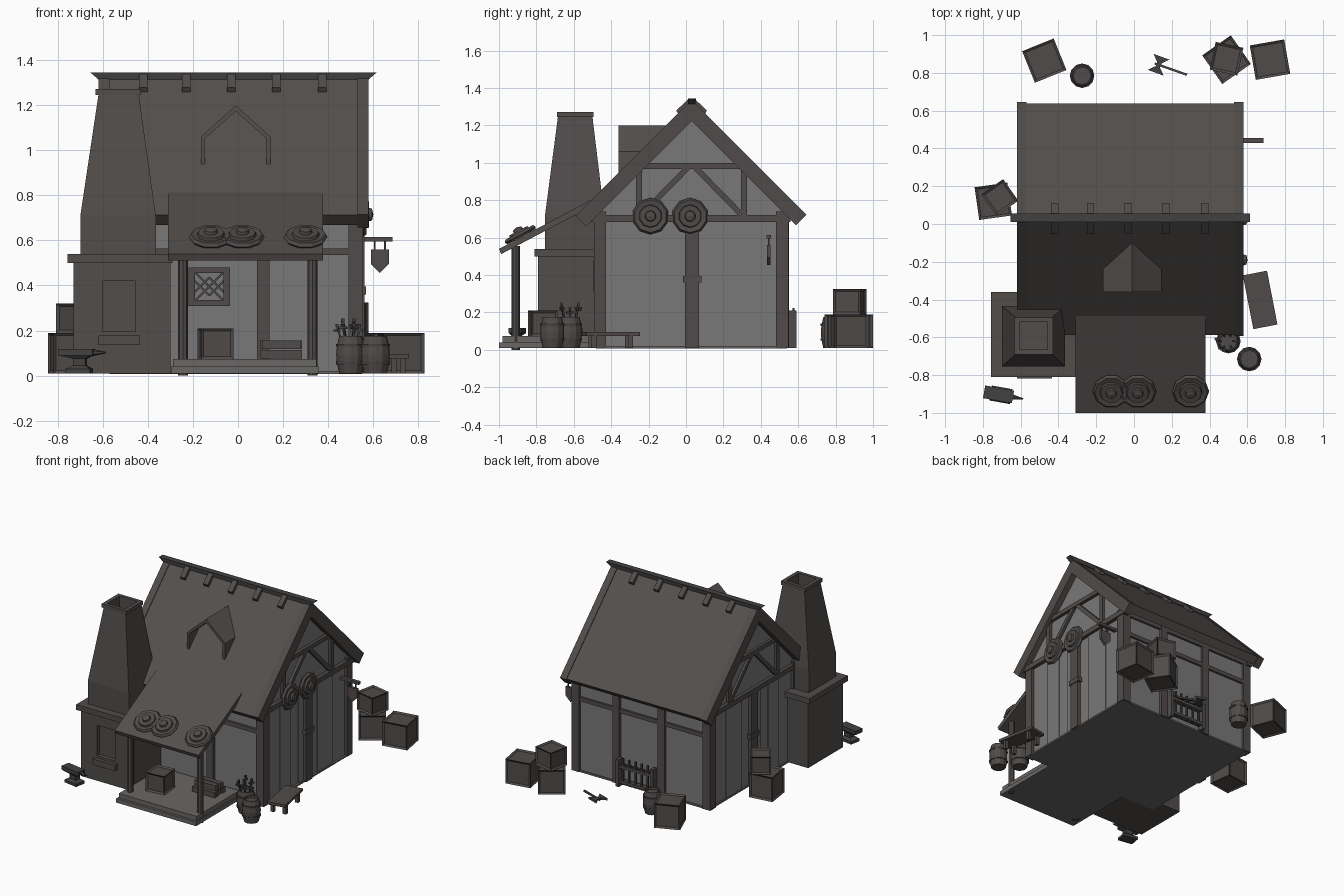
import bpy, bmesh, math
from mathutils import Vector, Matrix

cube = bpy.data.objects.get("Cube")
if cube:
    bpy.data.objects.remove(cube)


def material(name, r, g, b):
    m = bpy.data.materials.new(name)
    m.use_nodes = True
    m.diffuse_color = (r, g, b, 1)
    m.node_tree.nodes["Principled BSDF"].inputs["Base Color"].default_value = (r, g, b, 1)
    return m


PLASTER = material("plaster grey", .19, .19, .19)
ROOF = material("roof brown", .088, .079, .075)
WOOD = material("timber brown", .08, .071, .067)
STONE = material("chimney stone", .082, .074, .071)
PAVING = material("paving grey", .14, .135, .13)
IRON = material("dark iron", .055, .053, .053)


def finish(name, bm, mat, loc=(0, 0, 0), rot=(0, 0, 0)):
    bmesh.ops.recalc_face_normals(bm, faces=bm.faces)
    me = bpy.data.meshes.new(name)
    bm.to_mesh(me)
    bm.free()
    me.materials.append(mat)
    ob = bpy.data.objects.new(name, me)
    ob.location, ob.rotation_euler = loc, rot
    bpy.context.collection.objects.link(ob)
    return ob


def box(name, xs, ys, zs, mat, turn=0, panel=0):
    """Box from bounds, turned about its own centre, optionally with sunk panels."""
    bm = bmesh.new()
    bmesh.ops.create_cube(bm, size=1)
    bmesh.ops.scale(bm, verts=bm.verts, vec=[b - a for a, b in (xs, ys, zs)])
    if panel:
        bmesh.ops.inset_individual(bm, faces=bm.faces[:], thickness=panel, depth=-panel / 2)
    return finish(name, bm, mat, [(a + b) / 2 for a, b in (xs, ys, zs)], (0, 0, math.radians(turn)))


def beam(name, p, q, w, d, mat):
    p, q = Vector(p), Vector(q)
    bm = bmesh.new()
    bmesh.ops.create_cube(bm, size=1)
    bmesh.ops.scale(bm, verts=bm.verts, vec=(w, d, (q - p).length))
    return finish(name, bm, mat, (p + q) / 2, (q - p).to_track_quat('Z', 'Y').to_euler())


def prism(name, pts, axis, a, b, mat):
    """Profile in yz swept along x, or in xz swept along y."""
    put = (lambda u, v, t: (t, u, v)) if axis == 'x' else (lambda u, v, t: (u, t, v))
    bm = bmesh.new()
    face = bm.faces.new([bm.verts.new(put(u, v, a)) for u, v in pts])
    ext = bmesh.ops.extrude_face_region(bm, geom=[face])
    moved = [g for g in ext["geom"] if isinstance(g, bmesh.types.BMVert)]
    bmesh.ops.translate(bm, verts=moved, vec=put(0, 0, b - a))
    return finish(name, bm, mat)


def loft(name, rings, mat, loc=(0, 0, 0), turn=0):
    """Stack of rectangles (x0, x1, y0, y1, z)."""
    bm = bmesh.new()
    loops = [[bm.verts.new(c) for c in ((x0, y0, z), (x1, y0, z), (x1, y1, z), (x0, y1, z))]
             for x0, x1, y0, y1, z in rings]
    for lo, hi in zip(loops, loops[1:]):
        for i in range(4):
            bm.faces.new((lo[i], lo[i - 1], hi[i - 1], hi[i]))
    bm.faces.new(loops[0])
    bm.faces.new(loops[-1])
    return finish(name, bm, mat, loc, (0, 0, math.radians(turn)))


def lathe(name, profile, n, mat, loc, rot=(0, 0, 0)):
    bm = bmesh.new()
    vs = [bm.verts.new((r, 0, z)) for r, z in profile]
    es = [bm.edges.new(e) for e in zip(vs, vs[1:])]
    bmesh.ops.spin(bm, geom=vs + es, cent=(0, 0, 0), axis=(0, 0, 1), angle=math.tau, steps=n)
    bmesh.ops.remove_doubles(bm, verts=bm.verts, dist=.0005)
    return finish(name, bm, mat, loc, rot)


# House body and floor
prism("house_walls", [(-.47, .012), (.53, .012), (.53, .73), (.03, 1.23), (-.47, .73)], 'x', -.56, .535, PLASTER)
box("floor_slab", (-.57, .55), (-.48, .54), (.008, .02), PAVING)
for a, b in ((-.28, -.155), (-.065, .0), (.155, .34)):
    box("wall_board", (.53, .541), (a, b), (.012, .69), PLASTER)
    box("wall_board", (-.566, -.55), (a, b), (.012, .69), PLASTER)

# Corner posts, wall posts and rails
for x in (-.55, .523):
    for y in (-.46, .515):
        box("corner_post", (x - .032, x + .032), (y - .033, y + .033), (.01, .74), WOOD)
for x in (.19, -.18):
    box("back_post", (x - .028, x + .028), (.5, .55), (.01, .74), WOOD)
box("front_post", (.085, .14), (-.49, -.45), (.01, .74), WOOD)
for y0, y1 in ((-.488, -.45), (.51, .545)):
    box("wall_rail", (-.56, .54), (y0, y1), (.535, .565), WOOD)
    box("eave_beam", (-.58, .555), (y0, y1), (.69, .73), WOOD)

# Gable timber framing on both ends
for x in (-.562, .54):
    box("gable_post", (x - .022, x + .022), (-.005, .07), (.01, .69), WOOD)
    box("post_band", (x - .028, x + .028), (-.016, .083), (.36, .395), WOOD)
    box("tie_beam", (x - .022, x + .022), (-.51, .56), (.685, .722), WOOD)
    box("collar_beam", (x - .018, x + .018), (-.3, .36), (.968, 1.0), WOOD)
    for s in (-1, 1):
        y = .03 + s * .28
        box("gable_strut", (x - .016, x + .016), (y - .016, y + .016), (.71, .98), WOOD)
        beam("gable_brace", (x, .03 + s * .02, .975), (x, .03 + s * .26, .73), .03, .03, WOOD)


# Roof slabs, barge boards, ridge and ridge clips
def chevron(apex, front, back, t):
    k = t * .707
    return [(.03, apex), (back, apex - back + .03), (back - k, apex - back + .03 - k),
            (.03, apex - 2 * k), (front + k, apex + front - .03 - k), (front, apex + front - .03)]


prism("roof", chevron(1.33, -.588, .637, .06), 'x', -.6, .56, ROOF)
for x in (-.62, .53):
    prism("barge_board", chevron(1.337, -.592, .645, .08), 'x', x, x + .05, WOOD)
loft("ridge_beam", [(-.62, .58, .012, .05, 1.315), (-.655, .615, .01, .055, 1.345)], IRON)
for x in (-.42, -.23, -.03, .17, .375):
    prism("ridge_clip", [(.045, 1.343), (.112, 1.28), (.09, 1.242), (.03, 1.3),
                         (-.03, 1.242), (-.052, 1.28), (.015, 1.343)], 'x', x - .019, x + .019, WOOD)

# Dormer shell
outer = [(-.165, .93), (-.165, 1.06), (-.01, 1.2), (.145, 1.06), (.145, .93)]
inner = [(.127, .93), (.127, 1.052), (-.01, 1.174), (-.147, 1.052), (-.147, .93)]
prism("dormer", outer + inner, 'y', -.36, -.08, ROOF)

# Chimney with sunk hearth panel
box("chimney_base", (-.73, -.3), (-.76, -.385), (.01, .5), STONE)
for xs, zs in (((-.73, -.6), (.01, .5)), ((-.455, -.3), (.01, .5)),
               ((-.6, -.455), (.01, .195)), ((-.6, -.455), (.42, .5))):
    box("chimney_front", xs, (-.79, -.76), zs, STONE)
box("hearth_ledge", (-.62, -.435), (-.817, -.785), (.135, .178), STONE)
box("chimney_shelf", (-.757, -.29), (-.81, -.36), (.5, .54), STONE)
loft("chimney_stack", [(-.7, -.365, -.755, -.435, .54), (-.7, -.365, -.755, -.435, .71),
                       (-.62, -.44, -.685, -.5, 1.245), (-.632, -.43, -.69, -.495, 1.245),
                       (-.632, -.43, -.69, -.495, 1.273), (-.605, -.457, -.665, -.52, 1.273),
                       (-.605, -.457, -.665, -.52, 1.18)], STONE)

# Porch
box("porch_step", (-.297, .357), (-1, -.48), (.01, .04), PAVING)
box("porch_floor", (-.288, .348), (-.982, -.48), (.04, .073), PAVING)
prism("porch_roof", [(-1, .54), (-.47, .822), (-.46, .79), (-.988, .512)], 'x', -.31, .378, ROOF)
for x in (-.245, .33):
    lathe("porch_post", [(0, 0), (.022, 0), (.022, .555), (0, .555)], 8, WOOD, (x, -.91, 0))

# Shields on porch roof and gable
SHIELD = [(0, 0), (.088, 0), (.098, .012), (.088, .026), (.062, .022), (.058, .036),
          (.03, .036), (.026, .05), (0, .056)]
for x in (-.12, .02, .3):
    lathe("roof_shield", SHIELD, 10, WOOD, (x, -.88, .605), (math.radians(28), 0, 0))
for y in (-.19, .022):
    lathe("wall_shield", SHIELD, 10, WOOD, (.545, y, .715), (0, math.pi / 2, 0))

# Lattice window
for xs, zs in (((-.22, -.19), (.31, .48)), ((-.065, -.035), (.31, .48)),
               ((-.22, -.035), (.31, .335)), ((-.22, -.035), (.455, .48))):
    box("window_frame", xs, (-.495, -.46), zs, WOOD)
for i in (-1, 0, 1):
    x, r = -.1275 + i * .04, .06 - abs(i) * .02
    for s in (-1, 1):
        beam("window_lattice", (x - r, -.473, .395 - s * r), (x + r, -.473, .395 + s * r), .01, .01, WOOD)

# Hanging sign
box("sign_bracket", (.53, .685), (.43, .455), (.595, .615), WOOD)
for x in (.607, .653):
    box("sign_link", (x - .004, x + .004), (.438, .446), (.55, .6), IRON)
prism("sign_board", [(.59, .56), (.67, .56), (.67, .495), (.63, .455), (.59, .495)], 'y', .432, .452, WOOD)

# Crates: x, y, base height, size, height, turn
for x, y, z, s, h, turn in ((-.475, .865, .01, .18, .18, 22), (.72, .87, .01, .185, .18, 10),
                            (.49, .87, .01, .185, .18, 35), (.49, .875, .19, .15, .135, -12),
                            (-.745, .12, .01, .175, .18, 8), (-.71, .14, .19, .14, .13, 35),
                            (-.1, -.765, .073, .145, .137, 6)):
    box("crate", (x - s / 2, x + s / 2), (y - s / 2, y + s / 2), (z, z + h), WOOD, turn, .018)

# Barrels with hoops
for x, y in ((.5, -.62), (.61, -.715), (-.275, .785)):
    lathe("barrel", [(0, 0), (.051, 0), (.061, .045), (.064, .082), (.061, .12), (.051, .165),
                     (.044, .165), (.044, .148), (0, .148)], 12, WOOD, (x, y, .01))
    for z in (.04, .118):
        lathe("barrel_hoop", [(.058, z), (.065, z), (.065, z + .012), (.058, z + .012)], 12, IRON, (x, y, .01))

# Weapons in the barrel
for i in range(6):
    a = i * math.tau / 6
    c, s = math.cos(a), math.sin(a)
    top = .215 + .012 * (i % 3)
    beam("weapon_grip", (.5 + .015 * c, -.62 + .015 * s, .08), (.49 + .05 * c, -.62 + .05 * s, top), .009, .009, IRON)
    box("weapon_guard", (.47 + .05 * c, .51 + .05 * c), (-.626 + .05 * s, -.614 + .05 * s),
        (top - .02, top - .01), IRON, 40 * i)
    box("weapon_pommel", (.483 + .05 * c, .497 + .05 * c), (-.627 + .05 * s, -.613 + .05 * s), (top, top + .014), IRON)

# Bench
spin = Matrix.Translation((.668, -.402, 0)) @ Matrix.Rotation(math.radians(11), 4, 'Z')
box("bench_seat", (.603, .733), (-.547, -.257), (.075, .095), WOOD, 11)
for x in (-.045, .045):
    for y in (-.1, .1):
        beam("bench_leg", spin @ Vector((x, y, .01)), spin @ Vector((x, y, .08)), .025, .025, WOOD)

# Anvil
loft("anvil", [(-.06, .05, -.04, .04, .01), (-.06, .05, -.04, .04, .03), (-.03, .025, -.022, .022, .045),
               (-.03, .025, -.022, .022, .075), (-.095, .06, -.034, .034, .09),
               (-.095, .06, -.034, .034, .118)], IRON, (-.7, -.905, 0), -10)
lathe("anvil_horn", [(0, 0), (.016, 0), (.003, .06), (0, .06)], 6, IRON, (-.645, -.915, .102),
      (0, math.pi / 2, math.radians(-10)))

# Log pile on the porch
for i, (y, z) in enumerate(((-.66, .095), (-.615, .095), (-.57, .095), (-.64, .137), (-.595, .137))):
    beam("log", (.1 + .006 * (i % 2), y, z), (.285 - .008 * (i % 2), y, z), .038, .038, WOOD)

# Weapon rack on the back wall
for x in (-.13, .15):
    box("rack_post", (x - .012, x + .012), (.545, .59), (.01, .21), WOOD)
for z in (.04, .15):
    box("rack_rail", (-.13, .15), (.55, .585), (z, z + .02), WOOD)
for i in range(5):
    x = -.09 + i * .05
    beam("rack_blade", (x, .575, .03), (x, .575, .225), .012, .012, IRON)
    box("rack_guard", (x - .017, x + .017), (.567, .592), (.175, .187), IRON)

# Axe on the ground
beam("axe_handle", (.11, .85, .022), (.28, .79, .022), .012, .012, WOOD)
axe = loft("axe_head", [(-.045, .045, -.008, .008, -.045), (-.012, .012, -.008, .008, -.012),
                        (-.012, .012, -.008, .008, .012), (-.045, .045, -.008, .008, .045)], IRON, (.13, .843, .024))
axe.rotation_euler = (math.pi / 2, 0, math.radians(-20))
